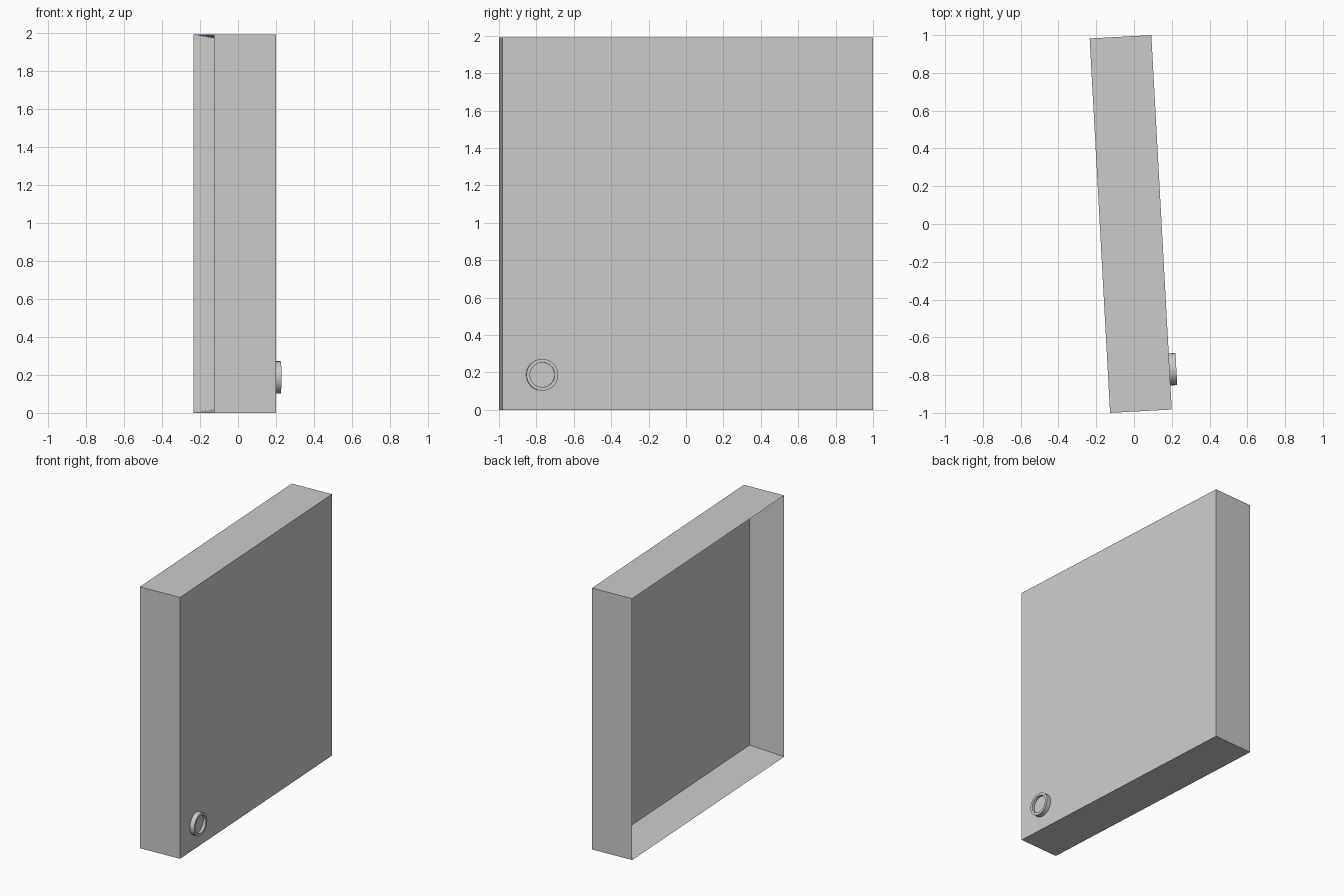
import bpy, bmesh, math
from mathutils import Matrix

if "Cube" in bpy.data.objects:
    bpy.data.objects.remove(bpy.data.objects["Cube"])

W, L, H = 0.327, 1.985, 1.99     # depth, width, height
RIM, CAVITY = 0.045, 0.253       # wall thickness, depth of open back
PLACE = Matrix.Translation((-0.0175, 0, 0)) @ Matrix.Rotation(math.radians(3.12), 4, 'Z')


def finish(bm, name):
    bmesh.ops.recalc_face_normals(bm, faces=bm.faces)
    me = bpy.data.meshes.new(name)
    bm.to_mesh(me)
    bm.free()
    ob = bpy.data.objects.new(name, me)
    bpy.context.collection.objects.link(ob)
    ob.matrix_world = PLACE
    return ob


# Open-backed case: inset the back face, then push it inwards
bm = bmesh.new()
bmesh.ops.create_cube(bm, size=1, matrix=Matrix.Translation((0, 0, H / 2)) @ Matrix.Diagonal((W, L, H, 1)))
back = min(bm.faces, key=lambda f: f.calc_center_median().x)
bmesh.ops.inset_region(bm, faces=[back], thickness=RIM, use_even_offset=True)
bmesh.ops.translate(bm, verts=back.verts, vec=(CAVITY, 0, 0))
finish(bm, "case")

# Round knob with a recessed face, lathed about the local x axis
bm = bmesh.new()
profile = [(0.0, 0.085), (0.036, 0.085), (0.036, 0.066), (0.016, 0.066)]
N = 32
rings = [[bm.verts.new((x, r * math.cos(2 * math.pi * i / N), r * math.sin(2 * math.pi * i / N)))
          for i in range(N)] for x, r in profile]
for a, b in zip(rings, rings[1:]):
    for i in range(N):
        j = (i + 1) % N
        bm.faces.new((a[i], a[j], b[j], b[i]))
bm.faces.new(rings[0])
bm.faces.new(rings[-1])
bmesh.ops.translate(bm, verts=bm.verts, vec=(W / 2, -0.78, 0.187))
knob = finish(bm, "round_knob")
bpy.context.view_layer.objects.active = knob
knob.select_set(True)
bpy.ops.object.shade_smooth_by_angle(angle=math.radians(30))
